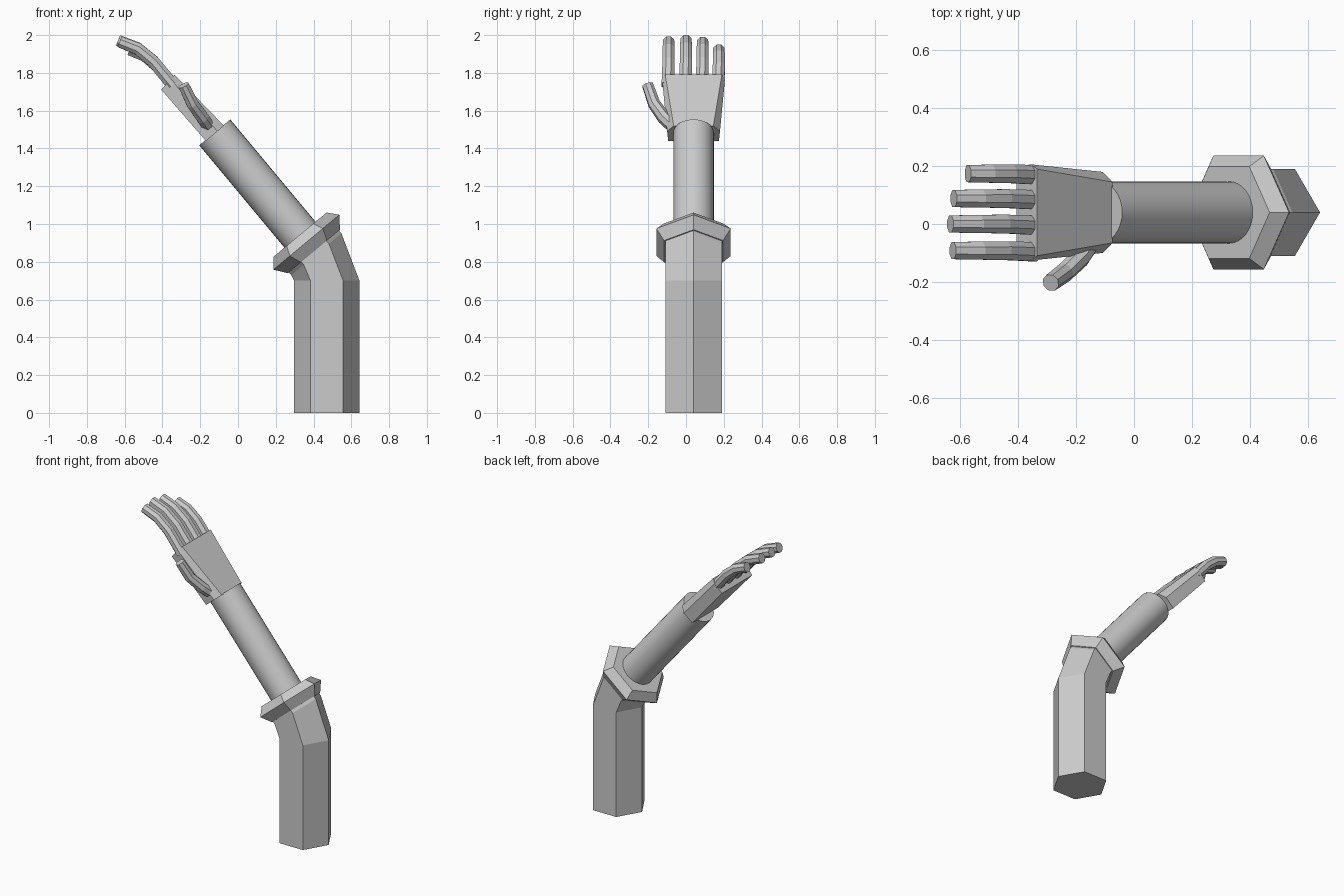
import bpy, bmesh
from math import cos, sin, tau, radians
from mathutils import Vector

if "Cube" in bpy.data.objects:
    bpy.data.objects.remove(bpy.data.objects["Cube"])

YC = 0.04
A = Vector((-0.123, YC, 1.485))                 # wrist point on the forearm axis
AX = Vector((-sin(radians(39.8)), 0, cos(radians(39.8))))
PX = Vector((AX.z, 0, -AX.x))                   # across the arm, toward the back of the hand
Y = Vector((0, 1, 0))


def arm(a, p=0, y=0):
    return A + AX * a + PX * p + Y * y


def ring(c, r, n, u=PX, v=Y, phase=0.0):
    return [c + u * r * cos(tau * (i + phase) / n) + v * r * sin(tau * (i + phase) / n)
            for i in range(n)]


def loft(name, rings, smooth=False):
    bm = bmesh.new()
    rows = [[bm.verts.new(p) for p in r] for r in rings]
    n = len(rows[0])
    for lo, hi in zip(rows, rows[1:]):
        for i in range(n):
            j = (i + 1) % n
            bm.faces.new((lo[i], lo[j], hi[j], hi[i]))
    bm.faces.new(rows[0][::-1])
    bm.faces.new(rows[-1])
    bmesh.ops.recalc_face_normals(bm, faces=bm.faces[:])
    me = bpy.data.meshes.new(name)
    bm.to_mesh(me)
    bm.free()
    ob = bpy.data.objects.new(name, me)
    bpy.context.collection.objects.link(ob)
    if smooth:
        bpy.context.view_layer.objects.active = ob
        ob.select_set(True)
        bpy.ops.object.shade_smooth_by_angle(angle=radians(30))
        ob.select_set(False)
    return ob


def tube(name, pts, radii, side, n=8):
    rings = []
    for i, p in enumerate(pts):
        t = (pts[min(i + 1, len(pts) - 1)] - pts[max(i - 1, 0)]).normalized()
        u = (side - t * side.dot(t)).normalized()
        rings.append(ring(p, radii[i], n, u, t.cross(u), 0.5))
    return loft(name, rings)


# bent hexagonal sleeve
X = Vector((1, 0, 0))
loft("sleeve", [ring(Vector((0.47, YC, 0)), 0.173, 6, X),
                ring(Vector((0.47, YC, 0.70)), 0.173, 6, X),
                ring(arm(-0.84), 0.173, 6),
                ring(arm(-0.78), 0.173, 6)])

# ridged hexagonal cuff
loft("cuff", [ring(arm(a), r, 6) for a, r in
              ((-0.82, 0.18), (-0.757, 0.227), (-0.705, 0.183))])

# round forearm
loft("forearm", [ring(arm(-0.75), 0.107, 32), ring(arm(0), 0.107, 32)], smooth=True)


# palm, widening toward the knuckles
def palm_section(a0, a1, low, mid, high, w, wt):
    half = [(low, w * 0.96, a0), (mid, w, (a0 + a1) / 2), (high, wt, a1)]
    return ([arm(a, p, y) for p, y, a in half] +
            [arm(a, p, -y) for p, y, a in reversed(half)])


loft("palm", [palm_section(-0.005, -0.005, -0.065, 0.015, 0.06, 0.140, 0.105),
              palm_section(0.355, 0.371, -0.073, 0.0, 0.032, 0.166, 0.150)])

# four curved fingers: y position and length
base = Vector((-0.345, 0, 1.735))
curve = [Vector(v) for v in ((0, 0, 0), (-0.105, 0, 0.128), (-0.19, 0, 0.198), (-0.29, 0, 0.237))]
for name, y, s in (("index_finger", -0.092, 0.97), ("middle_finger", 0.0, 1.0),
                   ("ring_finger", 0.088, 0.96), ("little_finger", 0.174, 0.79)):
    pts = [base + c * s + Y * (y - 0.004 * (i == 0)) for i, c in enumerate(curve)]
    tube(name, pts, (0.036, 0.035, 0.034, 0.032), Y)

# thumb
tube("thumb", [Vector(v) for v in ((-0.15, -0.06, 1.51), (-0.185, -0.115, 1.56),
                                   (-0.24, -0.168, 1.635), (-0.288, -0.203, 1.735))],
     (0.036, 0.036, 0.034, 0.031), Y)
